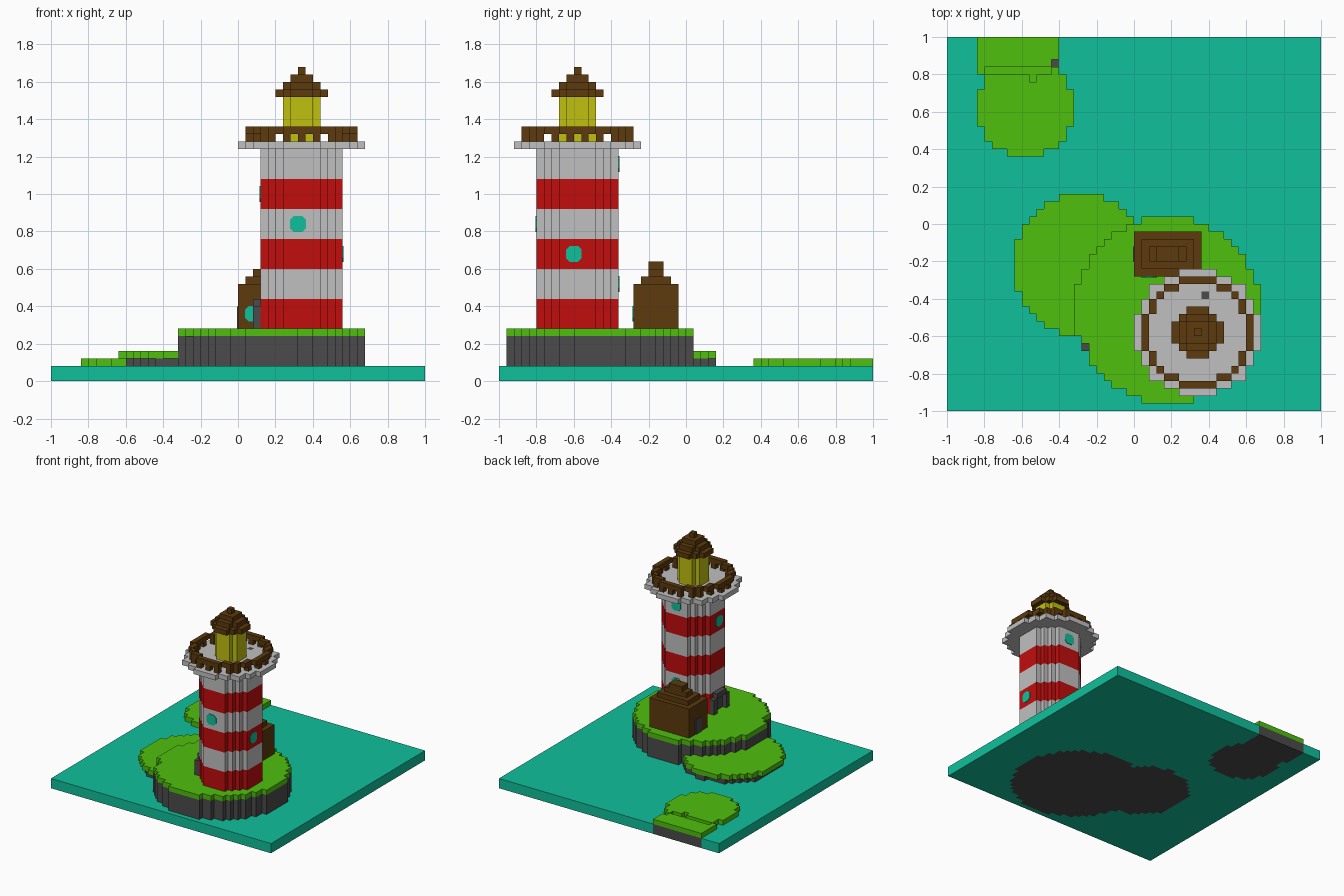
import bpy, bmesh, math

if "Cube" in bpy.data.objects:
    bpy.data.objects.remove(bpy.data.objects["Cube"], do_unlink=True)

U = 0.04   # block size; the base is 50 x 50 blocks


def material(name, r, g, b):
    m = bpy.data.materials.new(name)
    m.use_nodes = True
    m.diffuse_color = (r, g, b, 1)
    m.node_tree.nodes["Principled BSDF"].inputs["Base Color"].default_value = (r, g, b, 1)
    return m


TEAL = material("teal water", 0.005, 0.53, 0.33)
GREEN = material("grass green", 0.078, 0.53, 0.004)
STONE = material("dark stone", 0.07, 0.07, 0.07)
RED = material("red paint", 0.54, 0.004, 0.004)
WHITE = material("white paint", 0.53, 0.53, 0.53)
BROWN = material("brown wood", 0.109, 0.042, 0.004)
YELLOW = material("yellow lamp", 0.53, 0.53, 0.005)


def disc(cx, cy, r):
    """Blocks whose centres lie in a circle, in block units."""
    return {(i, j) for i in range(50) for j in range(50)
            if (i + .5 - cx) ** 2 + (j + .5 - cy) ** 2 <= r * r}


def rect(i0, i1, j0, j1):
    return {(i, j) for i in range(i0, i1) for j in range(j0, j1)}


def finish(name, bm, mat):
    bmesh.ops.recalc_face_normals(bm, faces=bm.faces)
    me = bpy.data.meshes.new(name)
    bm.to_mesh(me)
    bm.free()
    me.materials.append(mat)
    ob = bpy.data.objects.new(name, me)
    bpy.context.collection.objects.link(ob)
    return ob


def blocks(name, cells, z0, z1, mat):
    """Extrude a set of blocks from z0 to z1 as one stepped solid."""
    bm = bmesh.new()
    cache = {}

    def v(i, j, z):
        key = (i, j, z)
        if key not in cache:
            cache[key] = bm.verts.new((i * U - 1, j * U - 1, z))
        return cache[key]

    for i, j in sorted(cells):
        ring = [(i, j), (i + 1, j), (i + 1, j + 1), (i, j + 1)]
        bm.faces.new([v(a, b, z1) for a, b in ring])
        bm.faces.new([v(a, b, z0) for a, b in reversed(ring)])
        for k, (di, dj) in enumerate(((0, -1), (1, 0), (0, 1), (-1, 0))):
            if (i + di, j + dj) not in cells:
                p, q = ring[k], ring[(k + 1) % 4]
                bm.faces.new([v(*p, z0), v(*q, z0), v(*q, z1), v(*p, z1)])
    return finish(name, bm, mat)


def plate(name, x, y, z, side, w, h, mat, cut=0.02):
    """Thin wall plate with chamfered corners, facing the given side."""
    bm = bmesh.new()
    a, b = w / 2, h / 2
    pts = [(-a + cut, -b), (a - cut, -b), (a, -b + cut), (a, b - cut),
           (a - cut, b), (-a + cut, b), (-a, b - cut), (-a, -b + cut)]
    ang = {"front": 0, "right": 90, "back": 180, "left": 270}[side]
    c, s = math.cos(math.radians(ang)), math.sin(math.radians(ang))
    loops = []
    for d in (0.002, -0.005):
        loops.append([bm.verts.new((x + c * p - s * d, y + s * p + c * d, z + q)) for p, q in pts])
    bm.faces.new(loops[0])
    bm.faces.new(loops[1])
    for k in range(8):
        n = (k + 1) % 8
        bm.faces.new([loops[0][k], loops[0][n], loops[1][n], loops[1][k]])
    return finish(name, bm, mat)


# Islands
main = disc(29.5, 13.5, 12.5)
middle = disc(18.2, 19.5, 9.4) - main
middle_stone = disc(18.6, 19.5, 9.05) - main
strip = rect(4, 15, 45, 50)
far = {c for c in disc(10.5, 40.5, 6.5) if c[1] < 45} | strip
groove = rect(5, 14, 45, 46) | {(11, 44)}

blocks("water", rect(0, 50, 0, 50) - main - middle_stone - far, 0, 0.08, TEAL)
blocks("main_island_rock", main, 0, 0.24, STONE)
blocks("main_island_grass", main - {(18, 8)}, 0.24, 0.28, GREEN)
blocks("middle_island_rock", middle_stone, 0, 0.12, STONE)
blocks("middle_island_grass", middle, 0.12, 0.16, GREEN)
blocks("far_island_rock", far, 0, 0.08, STONE)
blocks("far_island_grass", far - groove - {(14, 46)}, 0.08, 0.12, GREEN)
blocks("far_island_groove", groove, 0.08, 0.085, GREEN)

# Tower bands
CX, CY = 33.5, 10.5
tower = disc(CX, CY, 5.5)
for k in range(6):
    z = 0.28 + 0.16 * k
    blocks(f"tower_band_{k + 1}", tower, z, z + 0.16, WHITE if k % 2 else RED)

# Gallery floor, hatch, railing posts and rail
hatch = {(34, 15)}
blocks("gallery_floor", disc(CX, CY, 8.5) - hatch, 1.24, 1.28, WHITE)
blocks("gallery_hatch", hatch, 1.24, 1.28, STONE)
ring = disc(CX, CY, 7.5) - disc(CX, CY, 6.5)
posts = {(i, j) for i, j in ring
         if ((i - 33) % 2 == 0 if abs(j - 10) > abs(i - 33) else (j - 10) % 2 == 1)}
blocks("railing_posts", posts, 1.28, 1.32, BROWN)
blocks("railing_top", ring, 1.32, 1.36, BROWN)

# Lantern and stepped roof
blocks("lantern", disc(CX, CY, 2.5), 1.28, 1.52, YELLOW)
for k in range(4):
    blocks(f"lantern_roof_{k + 1}", disc(CX, CY, 3.5 - k), 1.52 + U * k, 1.56 + U * k, BROWN)

# Tower windows winding round the shaft
for k, (x, y, z, side) in enumerate((
        (0.12, -0.60, 1.00, "left"), (0.32, -0.80, 0.84, "front"),
        (0.56, -0.60, 0.68, "right"), (0.34, -0.36, 0.52, "back"),
        (0.34, -0.36, 1.16, "back"))):
    plate(f"tower_window_{k + 1}", x, y, z, side, 0.085, 0.085, TEAL)

# Tower doorway
for j, n in ((8, "front"), (12, "back")):
    blocks(f"doorway_post_{n}", rect(27, 28, j, j + 1), 0.28, 0.40, STONE)
blocks("doorway_lintel", rect(27, 28, 9, 12), 0.40, 0.44, STONE)
plate("tower_door", 0.12, -0.58, 0.34, "left", 0.12, 0.12, STONE, 0.001)

# House with stepped roof
blocks("house_walls", rect(25, 34, 18, 24), 0.28, 0.52, BROWN)
blocks("house_roof_low", rect(26, 33, 19, 23), 0.52, 0.56, BROWN)
blocks("house_roof_middle", rect(27, 32, 20, 22), 0.56, 0.60, BROWN)
blocks("house_roof_ridge", rect(28, 31, 20, 22), 0.60, 0.64, BROWN)
plate("house_window", 0.08, -0.28, 0.36, "front", 0.085, 0.085, TEAL)
plate("house_door", 0.0, -0.16, 0.34, "left", 0.08, 0.12, STONE, 0.001)
